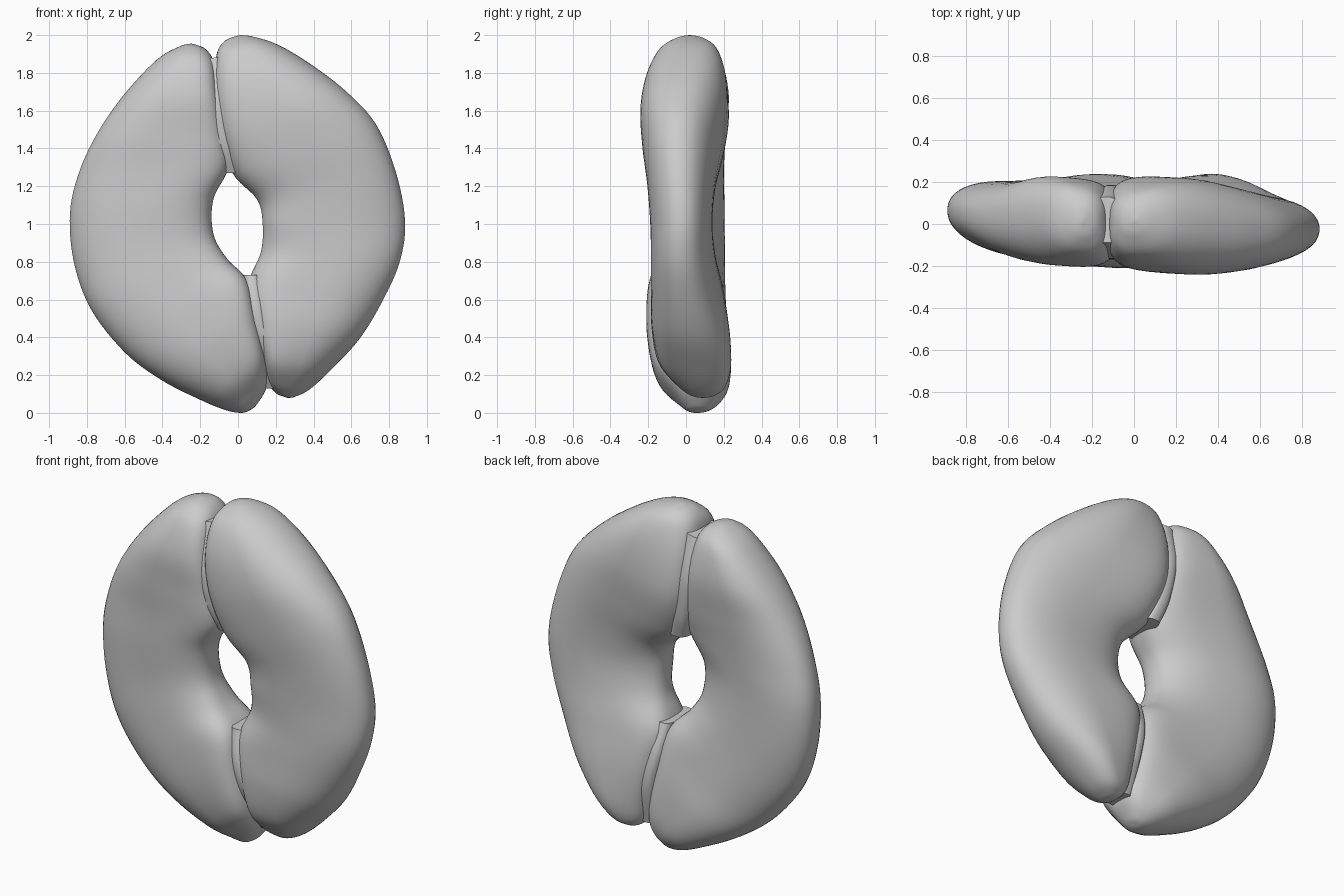
import bpy, bmesh, math
from mathutils import Vector


def spline(rows, per):
    # smooth (Catmull-Rom) interpolation of every column
    out = []
    for i in range(len(rows) - 1):
        p = [Vector(rows[min(max(i + k, 0), len(rows) - 1)]) for k in (-1, 0, 1, 2)]
        for j in range(per):
            t = j / per
            out.append(0.5 * (2 * p[1] + (p[2] - p[0]) * t
                              + (2 * p[0] - 5 * p[1] + 4 * p[2] - p[3]) * t * t
                              + (3 * p[1] - p[0] - 3 * p[2] + p[3]) * t ** 3))
    out.append(Vector(rows[-1]))
    return out


def power(v, n):
    return math.copysign(abs(v) ** (2 / n), v)


def loft(name, rows, outer=2.2, per=6, segs=48):
    # row: inner x, inner z, outer x, outer z, centre y, half depth, inner squareness, rim y shift
    bm = bmesh.new()
    rings = []
    for ix, iz, ox, oz, yc, h, sq, tilt in spline(rows, per):
        ring = []
        for k in range(segs):
            a = 2 * math.pi * (k + 0.5) / segs
            n = outer if math.cos(a) > 0 else sq
            u, v = power(math.cos(a), n), power(math.sin(a), n)
            ring.append(bm.verts.new(((ix + ox) / 2 + (ox - ix) / 2 * u,
                                      yc + h * v + tilt * u,
                                      (iz + oz) / 2 + (oz - iz) / 2 * u)))
        rings.append(ring)
    for a, b in zip(rings, rings[1:]):
        for k in range(segs):
            m = (k + 1) % segs
            bm.faces.new((a[k], a[m], b[m], b[k]))
    bm.faces.new(rings[0])
    bm.faces.new(rings[-1])
    bmesh.ops.recalc_face_normals(bm, faces=bm.faces)
    me = bpy.data.meshes.new(name)
    bm.to_mesh(me)
    bm.free()
    ob = bpy.data.objects.new(name, me)
    bpy.context.collection.objects.link(ob)
    return ob


# left curved lobe, top to bottom
left = loft("left_lobe", [
    (-.235, 1.953, -.25, 1.955, .02, .01, 2.2, 0),
    (-.17, 1.925, -.31, 1.94, .02, .09, 2.3, 0),
    (-.125, 1.85, -.43, 1.87, .02, .165, 3, .02),
    (-.10, 1.68, -.60, 1.69, .015, .21, 4, .02),
    (-.07, 1.48, -.74, 1.49, .01, .20, 4, .02),
    (-.05, 1.30, -.84, 1.28, .01, .185, 3, .04),
    (-.13, 1.13, -.89, 1.06, .015, .18, 2.5, .05),
    (-.13, .95, -.87, .80, .02, .18, 2.5, .04),
    (-.06, .82, -.78, .55, .015, .19, 3, .03),
    (.05, .70, -.60, .32, .01, .205, 4, .03),
    (.10, .50, -.40, .17, .02, .215, 4, .03),
    (.145, .30, -.18, .06, .035, .19, 3.5, .03),
    (.155, .15, -.06, .013, .06, .12, 2.8, .01),
    (.10, .045, .01, .00, .06, .06, 2.2, 0),
    (.06, .012, .045, .005, .055, .01, 2.2, 0)])

# right curved lobe, top to bottom
right = loft("right_lobe", [
    (-.01, 1.995, .01, 2.0, .02, .01, 2.2, 0),
    (-.075, 1.965, .08, 1.992, .02, .08, 2.3, 0),
    (-.115, 1.89, .21, 1.95, .01, .155, 3, .01),
    (-.125, 1.72, .38, 1.85, 0, .21, 4, 0),
    (-.105, 1.50, .57, 1.705, -.01, .23, 4, -.02),
    (-.03, 1.27, .73, 1.53, -.02, .21, 3, -.02),
    (.10, 1.13, .835, 1.28, -.025, .18, 2.5, -.01),
    (.13, 1.00, .885, 1.02, -.025, .165, 2.5, 0),
    (.12, .85, .86, .81, -.015, .17, 2.5, -.01),
    (.055, .68, .775, .61, .005, .19, 3.5, -.01),
    (.09, .48, .65, .40, .025, .205, 4, .01),
    (.135, .28, .50, .235, .05, .185, 4, .03),
    (.16, .16, .38, .125, .08, .125, 3, .02),
    (.20, .105, .30, .085, .09, .065, 2.3, 0),
    (.245, .085, .26, .08, .09, .01, 2.2, 0)])

# webs closing the seams between the lobes
webs = [
    loft("upper_seam", [
        (-.19, 1.87, -.07, 1.89, .02, .11, 3, 0),
        (-.18, 1.65, -.05, 1.65, .01, .175, 3, 0),
        (-.14, 1.42, -.01, 1.42, .01, .165, 3, 0),
        (-.09, 1.27, .03, 1.27, .02, .12, 3, 0)], 3, segs=24),
    loft("lower_seam", [
        (.02, .73, .12, .73, .0, .12, 3, 0),
        (.04, .55, .15, .55, .01, .17, 3, 0),
        (.08, .35, .20, .35, .03, .16, 3, 0),
        (.12, .13, .21, .13, .07, .07, 3, 0)], 3, segs=24)]

# fuse everything into one closed ring
bpy.context.view_layer.objects.active = left
for part in [right] + webs:
    mod = left.modifiers.new("fuse", 'BOOLEAN')
    mod.operation = 'UNION'
    mod.solver = 'EXACT'
    mod.object = part
    bpy.ops.object.modifier_apply(modifier=mod.name)
    bpy.data.objects.remove(part)
left.name = "twin_lobe_ring"
bpy.ops.object.select_all(action='DESELECT')
left.select_set(True)
bpy.ops.object.shade_smooth_by_angle(angle=math.radians(40))
